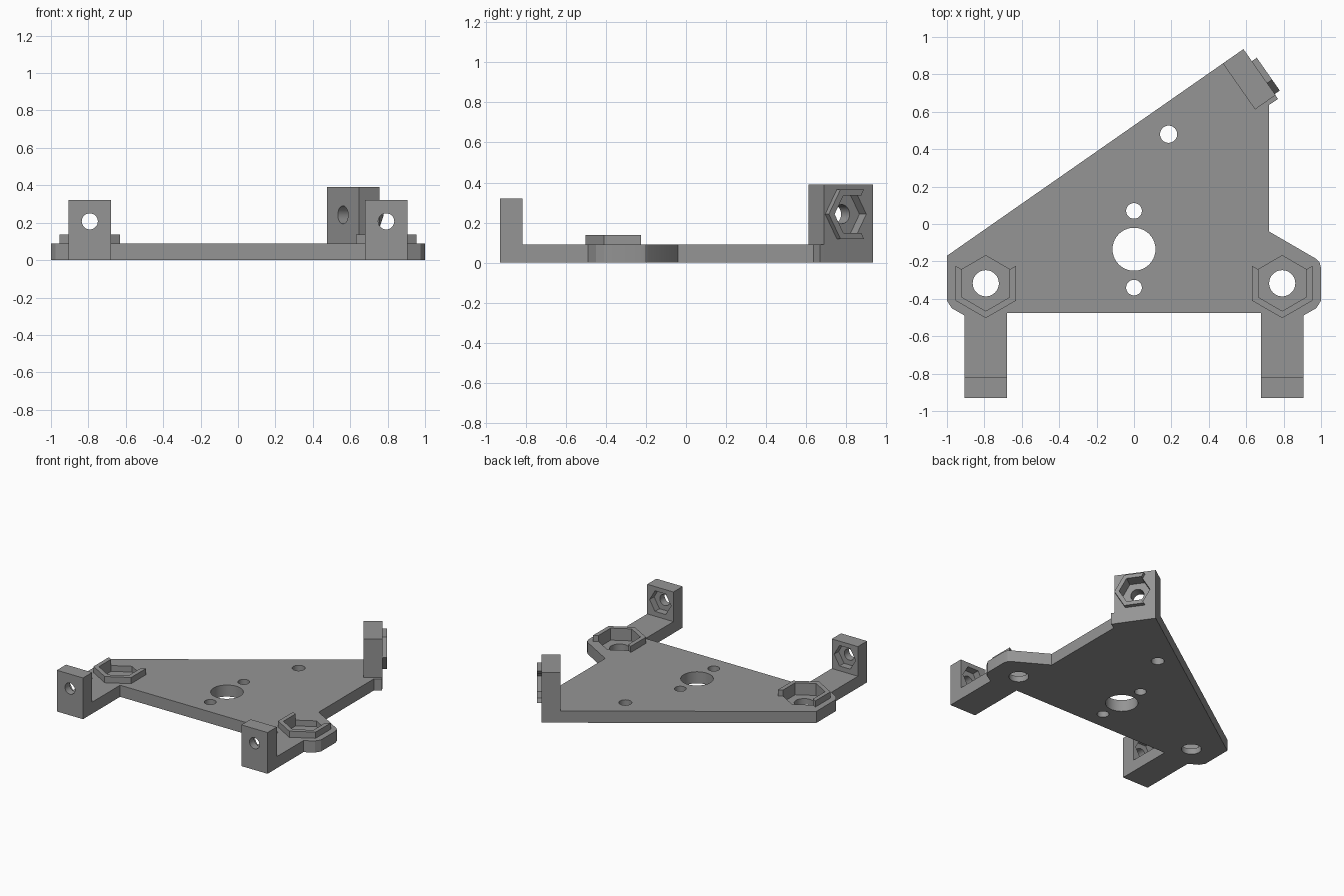
import bpy, bmesh, math
from mathutils import Matrix, Vector

if "Cube" in bpy.data.objects:
    bpy.data.objects.remove(bpy.data.objects["Cube"])

grey = bpy.data.materials.new("grey_plastic")
grey.diffuse_color = (0.30, 0.30, 0.30, 1)
grey.use_nodes = True
grey.node_tree.nodes["Principled BSDF"].inputs["Base Color"].default_value = grey.diffuse_color


def prism(name, pts, z0, z1, frame=Matrix()):
    """Extrude a 2D outline between two heights of a local frame."""
    bm = bmesh.new()
    low = [bm.verts.new(frame @ Vector((x, y, z0))) for x, y in pts]
    high = [bm.verts.new(frame @ Vector((x, y, z1))) for x, y in pts]
    bm.faces.new(low[::-1])
    bm.faces.new(high)
    n = len(pts)
    for i in range(n):
        j = (i + 1) % n
        bm.faces.new((low[i], low[j], high[j], high[i]))
    bmesh.ops.recalc_face_normals(bm, faces=bm.faces)
    me = bpy.data.meshes.new(name)
    bm.to_mesh(me)
    bm.free()
    me.materials.append(grey)
    ob = bpy.data.objects.new(name, me)
    bpy.context.collection.objects.link(ob)
    return ob


def polygon(r, n, cx=0, cy=0, turn=0.0):
    return [(cx + r * math.cos(turn + math.tau * i / n),
             cy + r * math.sin(turn + math.tau * i / n)) for i in range(n)]


def open_hex(r_out, r_in):
    """Hexagonal wall with the two sides around +y left out."""
    angles = [math.radians(a) for a in (150, 210, 270, 330, 390)]
    return ([(r_out * math.cos(a), r_out * math.sin(a)) for a in angles] +
            [(r_in * math.cos(a), r_in * math.sin(a)) for a in angles[::-1]])


def frame(origin, x, y, z):
    m = Matrix((x, y, z)).transposed().to_4x4()
    m.translation = origin
    return m


def combine(body, other, operation):
    mod = body.modifiers.new(operation, 'BOOLEAN')
    mod.operation, mod.solver, mod.object = operation, 'EXACT', other
    bpy.context.view_layer.objects.active = body
    bpy.ops.object.modifier_apply(modifier=mod.name)
    bpy.data.objects.remove(other)


T = 0.09      # plate thickness
HEX = math.pi / 6

# base plate with both arms
outline = [(-1, -.17), (.585, .935), (.755, .69), (.77, .668), (.722, .637),
           (.722, -.04), (.975, -.187), (.992, -.205), (1, -.235), (1, -.41),
           (.975, -.45), (.905, -.49), (.905, -.93), (.68, -.93), (.68, -.475),
           (-.68, -.475), (-.68, -.93), (-.905, -.93), (-.905, -.49),
           (-.975, -.45), (-1, -.41)]
plate = prism("mounting_plate", outline, 0, T)

adds, cuts = [], []

# angled upright block at the back corner
along = Vector((math.cos(math.radians(-55)), math.sin(math.radians(-55)), 0))
out = Vector((-along.y, along.x, 0))
up = Vector((0, 0, 1))
corner = Vector((.585, .935, 0))
block = frame(corner, along, out, up)
adds.append(prism("corner_block", [(0, 0), (.3, 0), (.3, -.134), (0, -.134)],
                  0, .39, block))

# nut holder on the block, opening towards the slanted edge
nut = frame(corner + along * .15 + up * .242, up, -along, -up.cross(along))
if nut.to_3x3().col[2].dot(out) < 0:
    nut = frame(nut.translation, up, -along, out)
adds.append(prism("block_nut_wall", open_hex(.143, .108), -.03, .032, nut))
cuts.append(prism("block_nut_pocket", polygon(.108, 6, turn=HEX), -.06, .1, nut))
cuts.append(prism("block_hole", polygon(.048, 32), -.3, .1, nut))

for s in (-1, 1):
    # front uprights with a hole and a hexagonal pocket behind
    x = s * .7925
    adds.append(prism("arm_upright", [(x - .1125, -.93), (x + .1125, -.93),
                                      (x + .1125, -.817), (x - .1125, -.817)], 0, .32))
    face = frame(Vector((x, -.817, .207)), Vector((-1, 0, 0)), up, Vector((0, 1, 0)))
    cuts.append(prism("arm_pocket", polygon(.092, 6), -.055, .05, face))
    cuts.append(prism("arm_hole", polygon(.043, 32), -.2, .05, face))

    # nut holders on the plate, opening to the back
    at = Matrix.Translation((x, -.317, 0))
    adds.append(prism("plate_nut_wall", open_hex(.186, .148), .05, .138, at))
    cuts.append(prism("plate_nut_pocket", polygon(.148, 6, turn=HEX), .045, .3, at))
    cuts.append(prism("plate_nut_hole", polygon(.07, 40), -.1, .3, at))

# round holes through the plate
for x, y, r in ((0, -.135, .115), (0, .07, .042), (0, -.34, .042), (.185, .48, .046)):
    cuts.append(prism("plate_hole", polygon(r, 40, x, y), -.1, .3))

for ob in adds:
    combine(plate, ob, 'UNION')
for ob in cuts:
    combine(plate, ob, 'DIFFERENCE')

plate.select_set(True)
bpy.context.view_layer.objects.active = plate
bpy.ops.object.shade_smooth_by_angle(angle=math.radians(25))
